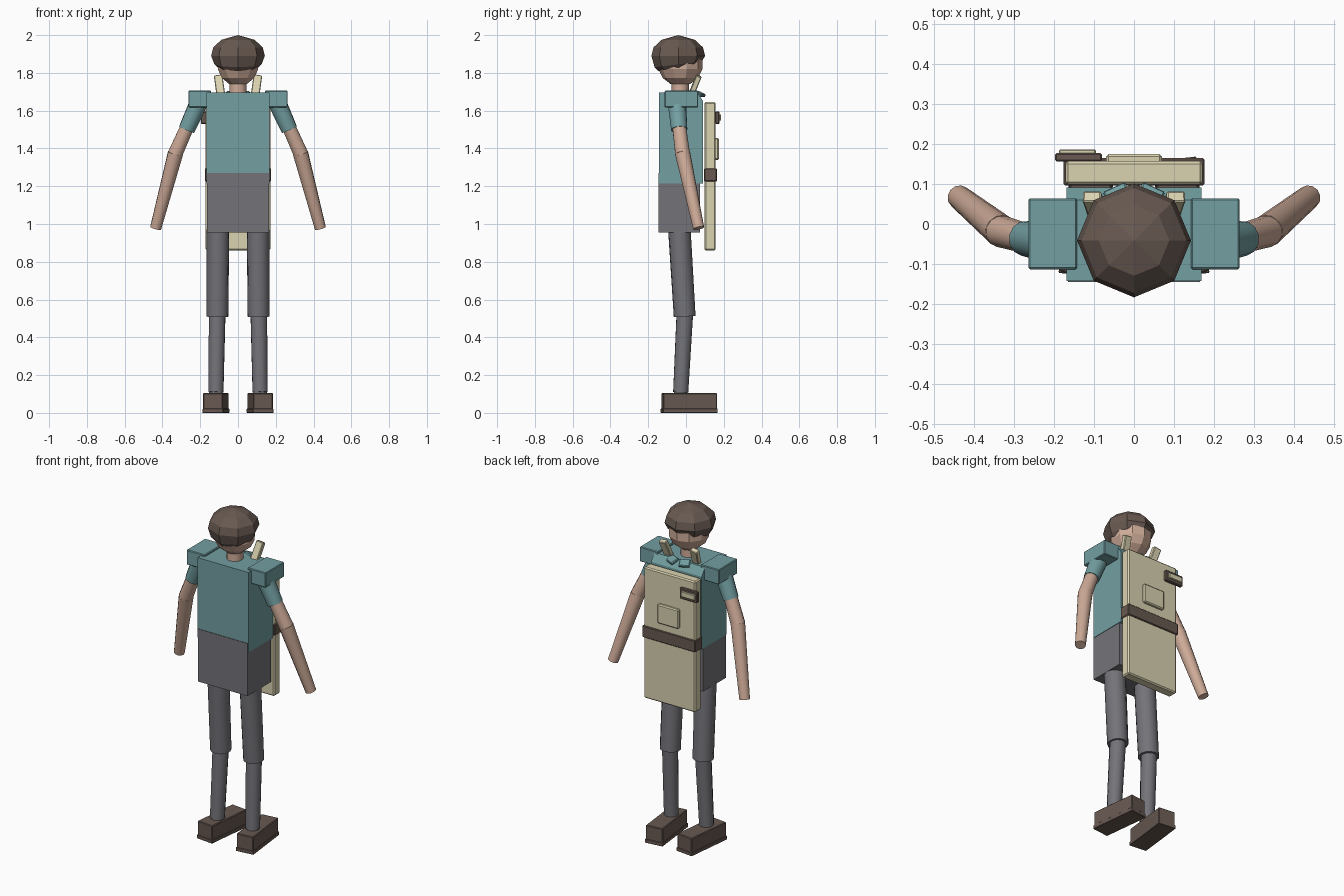
import bpy, bmesh, math
from mathutils import Vector, Matrix

if "Cube" in bpy.data.objects:
    bpy.data.objects.remove(bpy.data.objects["Cube"])


def material(name, rgb):
    m = bpy.data.materials.new(name)
    lin = [((c / 255 + 0.055) / 1.055) ** 2.4 for c in rgb]
    m.diffuse_color = (*lin, 1)
    m.use_nodes = True
    m.node_tree.nodes["Principled BSDF"].inputs["Base Color"].default_value = m.diffuse_color
    return m


TEAL = material("teal_shirt", (115, 159, 162))
GREY = material("grey_trousers", (116, 115, 121))
BROWN = material("dark_brown", (104, 89, 81))
SKIN = material("skin", (206, 171, 152))
BEIGE = material("pale_canvas", (218, 210, 176))


def finish(name, bm, mat, smooth=False):
    bmesh.ops.recalc_face_normals(bm, faces=bm.faces)
    me = bpy.data.meshes.new(name)
    bm.to_mesh(me)
    bm.free()
    me.materials.append(mat)
    ob = bpy.data.objects.new(name, me)
    bpy.context.collection.objects.link(ob)
    if smooth:
        bpy.context.view_layer.objects.active = ob
        ob.select_set(True)
        bpy.ops.object.shade_smooth_by_angle(angle=math.radians(40))
        ob.select_set(False)
    return ob


def box(name, mat, lo, hi, rot=None, bevel=0.004):
    """Box between two corners, turned about its own centre."""
    lo, hi = Vector(lo), Vector(hi)
    bm = bmesh.new()
    bmesh.ops.create_cube(bm, size=1)
    bmesh.ops.scale(bm, vec=hi - lo, verts=bm.verts)
    if bevel:
        bmesh.ops.bevel(bm, geom=bm.edges[:], offset=bevel, segments=1, affect='EDGES')
    if rot:
        bmesh.ops.transform(bm, matrix=rot, verts=bm.verts)
    bmesh.ops.translate(bm, vec=(lo + hi) / 2, verts=bm.verts)
    return finish(name, bm, mat)


def limb(name, mat, a, b, r1, r2, sides=12):
    """Tapered cylinder from point a to point b."""
    a, b = Vector(a), Vector(b)
    d = b - a
    bm = bmesh.new()
    bmesh.ops.create_cone(bm, cap_ends=True, segments=sides, radius1=r1, radius2=r2, depth=d.length)
    m = Matrix.Translation((a + b) / 2) @ d.to_track_quat('Z', 'Y').to_matrix().to_4x4()
    bmesh.ops.transform(bm, matrix=m, verts=bm.verts)
    return finish(name, bm, mat, True)


# head and neck
bm = bmesh.new()
bmesh.ops.create_uvsphere(bm, u_segments=10, v_segments=7, radius=1)
bmesh.ops.scale(bm, vec=(0.115, 0.12, 0.115), verts=bm.verts)
bmesh.ops.translate(bm, vec=(0, -0.03, 1.845), verts=bm.verts)
finish("head", bm, SKIN)
limb("neck", SKIN, (0, -0.03, 1.66), (0, -0.03, 1.78), 0.047, 0.045)

# hair cap: eight-sided rings, hem raised over the face
bm = bmesh.new()
rings = []
for r, z in ((0.088, 1.975), (0.131, 1.935), (0.142, 1.89), (0.125, 1.83), (0.105, 1.81)):
    ring = []
    for i in range(8):
        a = i * math.pi / 4
        lift = 0.03 * (1 + math.sin(a)) / 2 if z < 1.85 else 0
        ring.append(bm.verts.new((r * math.cos(a), r * math.sin(a) - 0.041, z + lift)))
    rings.append(ring)
top = bm.verts.new((0, -0.041, 2.0))
under = bm.verts.new((0, -0.041, 1.86))
for i in range(8):
    j = (i + 1) % 8
    bm.faces.new((top, rings[0][i], rings[0][j]))
    bm.faces.new((under, rings[-1][j], rings[-1][i]))
    for p, q in zip(rings, rings[1:]):
        bm.faces.new((p[i], q[i], q[j], p[j]))
finish("hair", bm, BROWN)

# shirt body with a sloped upper chest, and hips
bm = bmesh.new()
profile = ((-0.142, 1.215), (0.091, 1.215), (0.091, 1.65), (0.06, 1.695), (-0.142, 1.695))
face = bm.faces.new([bm.verts.new((-0.168, y, z)) for y, z in profile])
ext = bmesh.ops.extrude_face_region(bm, geom=[face])
bmesh.ops.translate(bm, vec=(0.336, 0, 0),
                    verts=[v for v in ext["geom"] if isinstance(v, bmesh.types.BMVert)])
finish("shirt", bm, TEAL)
box("hips", GREY, (-0.165, -0.145, 0.955), (0.165, 0.075, 1.27), bevel=0)

# carried pack with belt, pocket and side tag
box("pack", BEIGE, (-0.171, 0.098, 0.86), (0.171, 0.157, 1.645), bevel=0.007)
box("pack_belt", BROWN, (-0.176, 0.096, 1.225), (0.176, 0.164, 1.295))
box("pack_pocket", BEIGE, (-0.07, 0.15, 1.34), (0.07, 0.174, 1.455), bevel=0.006)
box("tag_base", BROWN, (-0.197, 0.156, 1.53), (-0.08, 0.177, 1.595))
box("tag_plate", BEIGE, (-0.187, 0.17, 1.547), (-0.095, 0.186, 1.58), bevel=0.003)

for side, s in (("left", -1), ("right", 1)):
    # shoulder, sleeve and arm
    xs = sorted((s * 0.142, s * 0.263))
    box(side + "_shoulder", TEAL, (xs[0], -0.113, 1.617), (xs[1], 0.064, 1.706))
    limb(side + "_sleeve", TEAL, (s * 0.2, -0.05, 1.66), (s * 0.272, -0.036, 1.5), 0.05, 0.044)
    limb(side + "_upper_arm", SKIN, (s * 0.262, -0.038, 1.53), (s * 0.333, -0.018, 1.37), 0.037, 0.04)
    limb(side + "_forearm", SKIN, (s * 0.331, -0.018, 1.375), (s * 0.436, 0.067, 0.978), 0.041, 0.03)

    # leg
    limb(side + "_thigh", GREY, (s * 0.106, -0.035, 0.97), (s * 0.109, -0.007, 0.51), 0.06, 0.058)
    limb(side + "_shin", GREY, (s * 0.11, -0.006, 0.53), (s * 0.117, -0.028, 0.11), 0.045, 0.041)
    limb(side + "_ankle", GREY, (s * 0.117, -0.028, 0.115), (s * 0.117, -0.029, 0.09), 0.036, 0.036)

    # shoe turned slightly inward, with a sole
    turn = Matrix.Rotation(s * math.radians(6.5), 4, 'Z')
    x = s * 0.117
    box(side + "_shoe", BROWN, (x - 0.052, -0.126, 0.015), (x + 0.052, 0.16, 0.105), turn)
    box(side + "_sole", BROWN, (x - 0.055, -0.129, 0), (x + 0.055, 0.163, 0.022), turn, 0.002)

    # pack strap stub and collar flap
    lean = Matrix.Rotation(s * math.radians(8), 4, 'Y') @ Matrix.Rotation(math.radians(-22), 4, 'X')
    x = s * 0.097
    box(side + "_strap", BEIGE, (x - 0.023, 0.03, 1.665), (x + 0.023, 0.06, 1.79), lean)
    flap = Matrix.Rotation(s * math.radians(-25), 4, 'Z') @ Matrix.Rotation(math.radians(-25), 4, 'X')
    x = s * 0.04
    box(side + "_collar", TEAL, (x - 0.03, 0.045, 1.68), (x + 0.03, 0.095, 1.697), flap)
